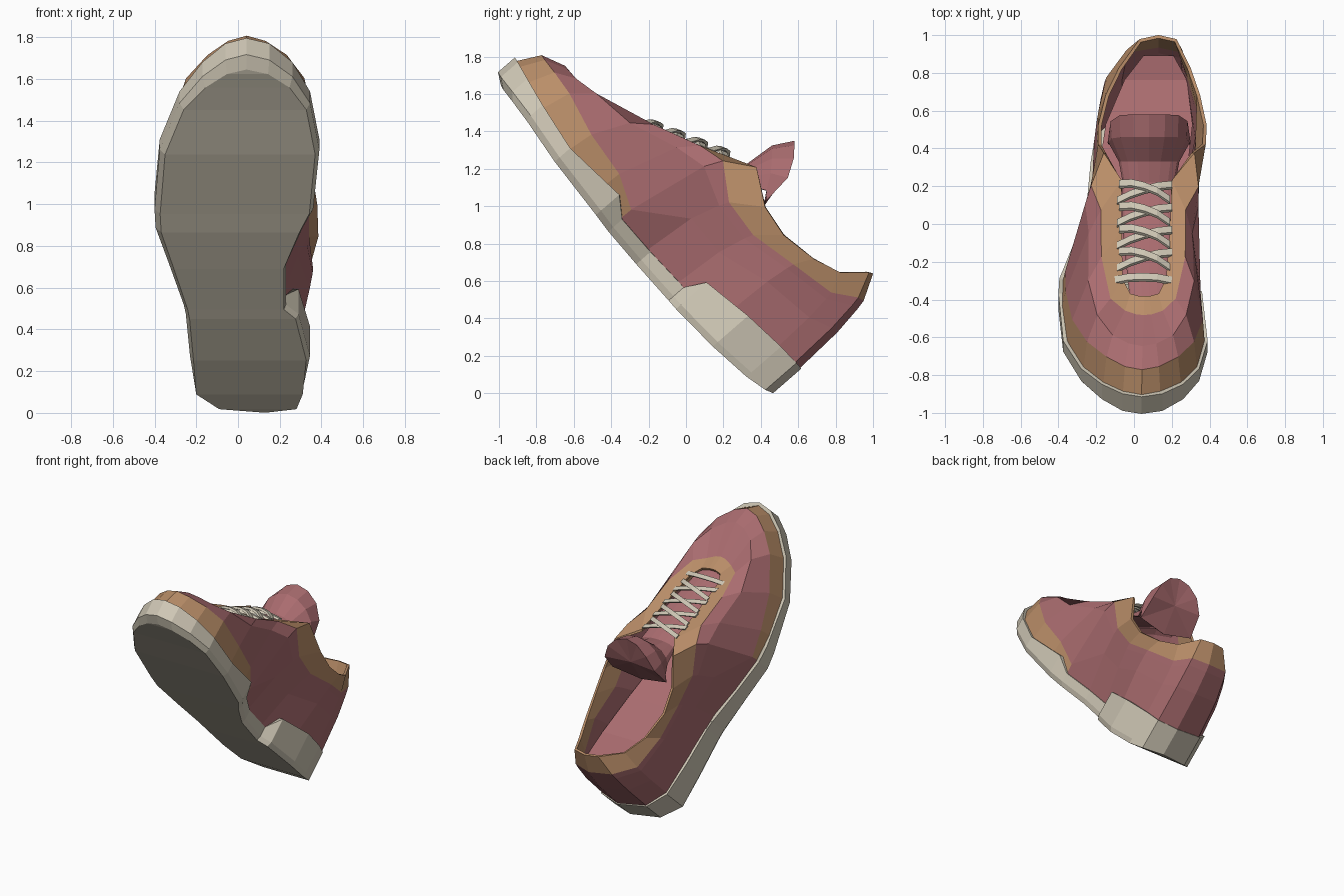
import bpy
from math import sin, cos, radians, pi
from mathutils import Vector
import bmesh

if "Cube" in bpy.data.objects:
    bpy.data.objects.remove(bpy.data.objects["Cube"])


def material(name, rgb):
    m = bpy.data.materials.new(name)
    m.diffuse_color = (*rgb, 1)
    m.use_nodes = True
    m.node_tree.nodes["Principled BSDF"].inputs["Base Color"].default_value = m.diffuse_color
    return m


PINK = material("pink_fabric", (0.40, 0.15, 0.16))
TAN = material("tan_leather", (0.49, 0.27, 0.14))
CREAM = material("cream_rubber", (0.62, 0.57, 0.46))


def P(x, u, v):
    """Shoe space (across, heel to toe, up from sole) to the tilted world pose."""
    return Vector((x, 0.37 - 0.656 * u + 0.755 * v, 0.05 + 0.755 * u + 0.656 * v))


def build(name, verts, faces, mats, index=None, fix=True, thick=0, offset=0):
    me = bpy.data.meshes.new(name)
    me.from_pydata([tuple(v) for v in verts], [], faces)
    for m in mats:
        me.materials.append(m)
    if index:
        me.polygons.foreach_set("material_index", index)
    if fix:
        bm = bmesh.new()
        bm.from_mesh(me)
        bmesh.ops.recalc_face_normals(bm, faces=bm.faces)
        bm.to_mesh(me)
        bm.free()
    ob = bpy.data.objects.new(name, me)
    bpy.context.collection.objects.link(ob)
    if thick:
        s = ob.modifiers.new("thickness", "SOLIDIFY")
        s.thickness = thick
        s.offset = -1
        s.material_offset = offset
    return ob


def ring(left, right):
    """Closed loop: heel, left side to toe, right side back to heel."""
    return left + right[-2:0:-1]


def wall(rows, n):
    return [(r * n + k, r * n + (k + 1) % n, (r + 1) * n + (k + 1) % n, (r + 1) * n + k)
            for r in range(rows - 1) for k in range(n)]


# Sole: u, left x, right x, bottom v, left top v, right top v
SOLE = [(-.10, .13, .13, .04, .24, .24), (-.06, -.09, .28, .02, .24, .24),
        (.06, -.20, .31, -.01, .235, .235), (.30, -.23, .345, -.04, .20, .21),
        (.58, -.25, .29, -.057, .16, .16), (.64, -.26, .23, -.057, .15, .05),
        (.90, -.33, .23, -.06, .12, .04), (1.13, -.395, .31, -.058, .11, .04),
        (1.24, -.40, .36, -.05, .10, .115), (1.6, -.375, .39, -.03, .08, .08),
        (1.87, -.28, .345, 0, .12, .12), (2.03, -.17, .26, .01, .15, .15),
        (2.13, -.06, .15, .015, .17, .17), (2.16, .04, .04, .02, .175, .175)]
n = 2 * len(SOLE) - 2


def shrink(x, u):
    return .05 + (x - .05) * .94 if u > .1 else x


toe = [max(0, s[0] - 1.8) * .18 for s in SOLE]
bottom = ring([P(shrink(s[1], s[0]), s[0] - t, s[3]) for s, t in zip(SOLE, toe)],
              [P(shrink(s[2], s[0]), s[0] - t, s[3]) for s, t in zip(SOLE, toe)])
low = ring([P(s[1], s[0], s[3] + .035) for s in SOLE],
           [P(s[2], s[0], s[3] + .035) for s in SOLE])
top = ring([P(s[1], s[0], s[4]) for s in SOLE], [P(s[2], s[0], s[5]) for s in SOLE])
faces = wall(3, n)
for base in (0, 2 * n):                     # tread and upper strips
    for i in range(len(SOLE) - 1):
        f = [i, i + 1, n - i - 1, (n - i) % n]
        faces.append([base + k for k in dict.fromkeys(f)])
build("sole", bottom + low + top, faces, [CREAM])

# Upper: base u, left x, right x, left v, right v; rim u, left x, right x, v
UPPER = [(-.095, .13, .13, .20, .20, .032, .13, .13, .863),
         (-.055, -.085, .275, .20, .20, .05, .03, .225, .85),
         (.07, -.19, .30, .20, .20, .15, -.08, .30, .735),
         (.38, -.22, .31, .16, .17, .30, -.15, .35, .675),
         (.68, -.25, .22, .11, .03, .50, -.19, .385, .636),
         (.92, -.32, .22, .09, .02, .68, -.19, .38, .66),
         (1.14, -.38, .30, .08, .02, .87, -.16, .32, .765),
         (1.33, -.385, .355, .07, .07, 1.0, -.065, .20, .685),
         (1.6, -.36, .375, .05, .05, 1.25, -.065, .19, .55),
         (1.86, -.27, .335, .09, .09, 1.5, -.06, .17, .43),
         (2.02, -.165, .25, .12, .12, 1.575, -.02, .13, .39),
         (2.115, -.06, .14, .14, .14, 1.59, .03, .08, .385),
         (2.15, .04, .04, .15, .15, 1.59, .055, .055, .385)]
N = len(UPPER)
CAP = [28] * 6 + [7, 11, 19, 26] + [30] * 3         # toe cap edge angle
TRIM = [53] * 6 + [58, 62, 64, 72] + [79] * 3       # collar and eyestay edge angle


def upper_pt(i, side, row):
    """Quarter-ellipse rib from the sole edge to the rim."""
    s = UPPER[i]
    a = radians((0, CAP[i], 46 if i < 9 else 50, TRIM[i], 90)[row])
    h, k = 1 - cos(a), sin(a)
    if i > 8:                                       # full toe, dip before the eyestay
        k *= (1, 1.2, 1.1, .92 if i == 9 else .85, 1)[row]
    bx, bv, tx = s[1 + side], s[3 + side], s[6 + side]
    bulge = 0
    if side and 2 < i < 7:
        bulge = sin(pi * (i - 2) / 5) * .06 * sin(2 * a)
    elif not side and 3 < i < 9:
        bulge = sin(pi * (i - 3) / 6) * .055 * sin(2 * a)
    return P(bx + (tx - bx) * h + bulge, s[0] + (s[5] - s[0]) * h, bv + (s[8] - bv) * k)


verts = []
for row in range(5):
    verts += ring(*[[upper_pt(i, side, row) for i in range(N)] for side in (0, 1)])
n = 2 * N - 2
faces = wall(5, n)
mi = []
for q in range(len(faces)):
    row, k = divmod(q, n)
    st = min(k, n - 1 - k)                          # station counted from the heel
    mi.append(1 if row == 3 or (row == 0 and st >= 6) else 0)
build("upper", verts, faces, [PINK, TAN, PINK, TAN], mi, False, .018, 2)

# Footbed: u, left x, right x, v
BED = [(0, .05, .21, .69), (.08, -.05, .28, .59), (.3, -.15, .31, .47),
       (.6, -.19, .28, .38), (.95, -.22, .22, .30), (1.3, -.24, .24, .24)]
bed = [P(b[c], b[0], b[3]) for b in BED for c in (2, 1)]
build("footbed", bed, [(2 * i, 2 * i + 1, 2 * i + 3, 2 * i + 2) for i in range(len(BED) - 1)],
      [PINK], None, False)
fb = bpy.data.objects["footbed"].data
if fb.polygons[0].normal.z < 0:
    fb.flip_normals()

# Tongue: y, z, half width, side drop, side pull toward the toe
TONGUE = [(-.42, 1.475, .10, .02, 0), (-.035, 1.315, .14, .03, 0), (.22, 1.21, .14, .04, 0),
          (.33, 1.23, .16, .12, 0), (.46, 1.325, .215, .24, .03), (.58, 1.35, .22, .32, .15)]
tv, tf = [], []
M = 9
for y, z, w, d, pull in TONGUE:
    for j in range(M):
        a = (j / (M - 1) * 2 - 1) * pi / 2
        c = 1 - cos(a)
        tv.append((.08 + w * sin(a), y - pull * c ** 3, z - d * c))
for r in range(len(TONGUE) - 1):
    for j in range(M - 1):
        a = r * M + j
        tf.append((a, a + 1, a + M + 1, a + M))
# Rounded padded end of the tongue
rim = len(tv) - M
tv += [(.08, .53, 1.16), (.08, .41, .99)]
tf += [(rim + j, rim + j + 1, rim + M) for j in range(M - 1)]
tf += [(rim + M - 1, rim + M + 1, rim + M), (rim + M + 1, rim, rim + M)]
build("tongue", tv, tf, [PINK], None, False, .012)


# Laces: arched flat strips over the throat
def lace(name, x0, y0, x1, y1, lift):
    vs, fs = [], []
    steps = 4
    for j in range(steps + 1):
        t = j / steps
        x, y = x0 + (x1 - x0) * t, y0 + (y1 - y0) * t
        h = -.005 + (lift + .005) * sin(pi * t) ** .6 if 0 < t < 1 else -.005
        for dy, dv in ((-.017, 0), (.017, 0), (.017, .016), (-.017, .016)):
            u = (1.284 - y - dy) / 1.056
            vs.append(P(x, u, .685 - .52 * (u - 1) + h + dv))
    for j in range(steps):
        for k in range(4):
            a, b = j * 4 + k, j * 4 + (k + 1) % 4
            fs.append((a, b, b + 4, a + 4))
    fs += [(0, 1, 2, 3), tuple(range(steps * 4, steps * 4 + 4))]
    build(name, vs, fs, [CREAM])


lace("lace_bar", -.11, -.31, .20, -.31, .02)
for r in range(4):
    y = -.20 + .12 * r
    lace(f"lace_{r}_a", -.09, y - .045, .20, y + .04, .018)
    lace(f"lace_{r}_b", -.08, y + .045, .19, y - .04, .036)
